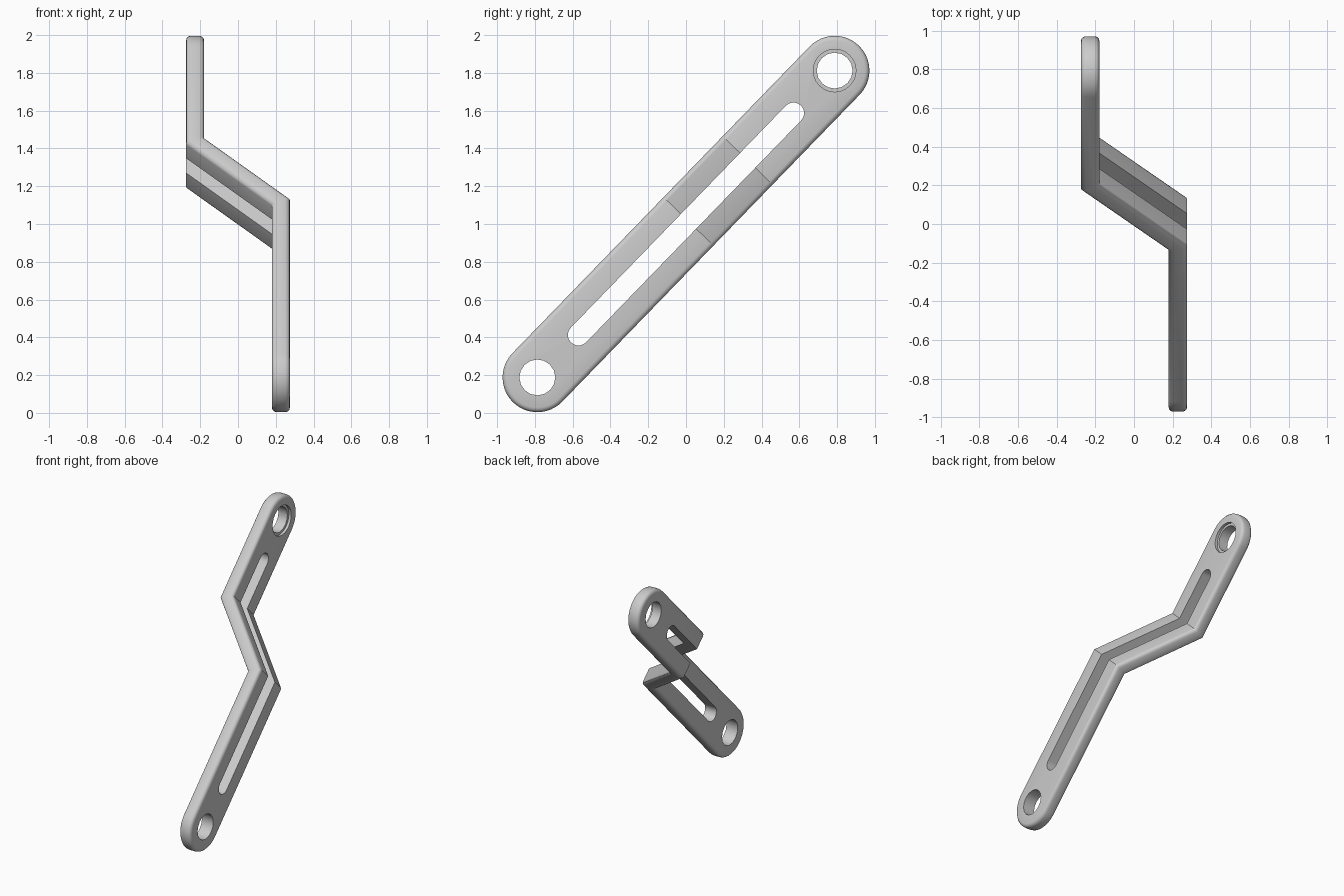
import bpy, bmesh
from math import pi, sin, cos, radians
from mathutils import Matrix, Vector

cube = bpy.data.objects.get("Cube")
if cube:
    bpy.data.objects.remove(cube, do_unlink=True)

REACH = 1.131      # centre to each end hole
HALF_WIDTH = 0.184
HOLE = 0.095
OFFSET = 0.227     # sideways offset of each arm
HALF_THICK = 0.048


def prism(name, outline, axis, lo, hi):
    """Extrude a 2D outline from lo to hi along x or z."""
    bm = bmesh.new()

    def place(p, d):
        return Vector((d, *p)) if axis == "x" else Vector((*p, d))

    face = bm.faces.new([bm.verts.new(place(p, lo)) for p in outline])
    new = bmesh.ops.extrude_face_region(bm, geom=[face])["geom"]
    shift = place((0, 0), hi - lo)
    bmesh.ops.translate(bm, vec=shift, verts=[v for v in new if isinstance(v, bmesh.types.BMVert)])
    bmesh.ops.recalc_face_normals(bm, faces=bm.faces)
    mesh = bpy.data.meshes.new(name)
    bm.to_mesh(mesh)
    bm.free()
    obj = bpy.data.objects.new(name, mesh)
    bpy.context.collection.objects.link(obj)
    return obj


def capsule(lo, hi, radius, steps):
    """Outline of a long bar with round ends; a circle if lo equals hi."""
    pts = []
    for centre, start in ((hi, -pi / 2), (lo, pi / 2)):
        last = steps if lo == hi else steps + 1
        for i in range(last):
            a = start + pi * i / steps
            pts.append((centre + radius * cos(a), radius * sin(a)))
    return pts


def apply(obj, modifier):
    bpy.context.view_layer.objects.active = obj
    bpy.ops.object.modifier_apply(modifier=modifier.name)


def boolean(obj, cutter, operation):
    cutter.hide_render = True
    mod = obj.modifiers.new("cut", "BOOLEAN")
    mod.operation, mod.object, mod.solver = operation, cutter, "EXACT"
    apply(obj, mod)
    bpy.data.objects.remove(cutter, do_unlink=True)


# Cranked strip: two parallel arms joined by a sloping middle, mitred at the folds
miter = HALF_THICK * 0.4
path = [(OFFSET, -1.5, 0), (OFFSET, 0.0, miter), (-OFFSET, 0.45, miter), (-OFFSET, 1.5, 0)]
near = [(x + HALF_THICK, u + m) for x, u, m in path]
far = [(x - HALF_THICK, u - m) for x, u, m in path]
link = prism("offset_link_arm", near + far[::-1], "z", -0.3, 0.3)

# Rounded ends and softened outer edges
boolean(link, prism("trim", capsule(-REACH, REACH, HALF_WIDTH, 24), "x", -1, 1), "INTERSECT")
bevel = link.modifiers.new("soft_edges", "BEVEL")
bevel.width, bevel.segments = 0.025, 3
bevel.limit_method, bevel.angle_limit = "ANGLE", radians(60)
apply(link, bevel)

# Long slot, end holes and the shallow recess round the upper hole
boolean(link, prism("slot", capsule(-0.818, 0.818, 0.056, 10), "x", -1, 1), "DIFFERENCE")
for end in (-REACH, REACH):
    boolean(link, prism("hole", capsule(end, end, HOLE, 8), "x", -1, 1), "DIFFERENCE")
recess = prism("recess", capsule(REACH, REACH, 0.113, 12), "x", -OFFSET + HALF_THICK - 0.02, 0)
boolean(link, recess, "DIFFERENCE")

# Stand the link up on its slope
link.data.transform(Matrix.Translation((0, 0, 1)) @ Matrix.Rotation(radians(45.9), 4, "X"))

grey = bpy.data.materials.new("light grey metal")
grey.use_nodes = True
grey.diffuse_color = (0.6, 0.6, 0.6, 1)
grey.node_tree.nodes["Principled BSDF"].inputs["Base Color"].default_value = (0.6, 0.6, 0.6, 1)
link.data.materials.clear()
link.data.materials.append(grey)

bpy.ops.object.select_all(action="DESELECT")
link.select_set(True)
bpy.context.view_layer.objects.active = link
bpy.ops.object.shade_smooth_by_angle(angle=radians(38))
